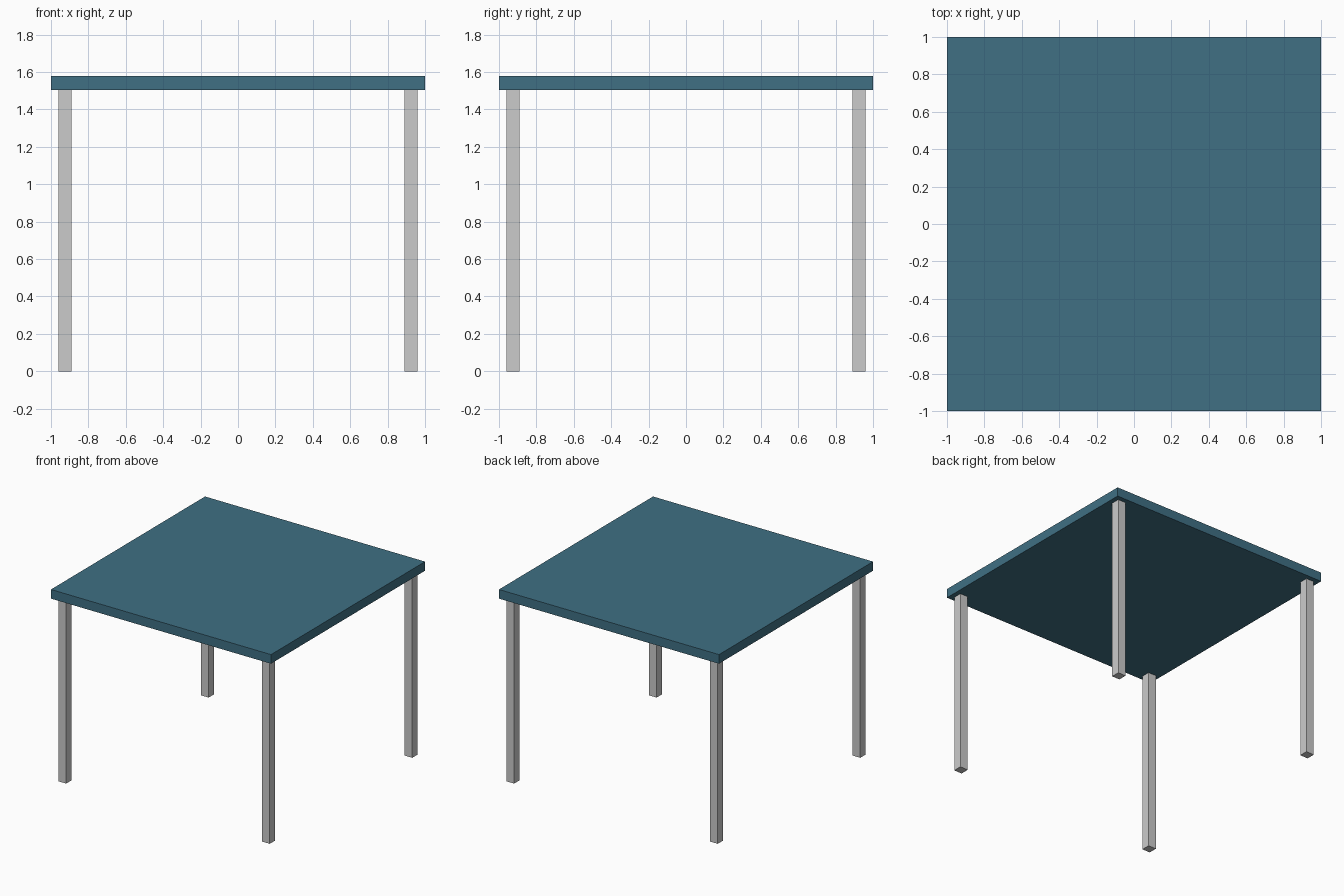
import bpy

if "Cube" in bpy.data.objects:
    bpy.data.objects.remove(bpy.data.objects["Cube"])

TOP_Z = 1.505      # underside of the table top
HEIGHT = 1.58
LEG_POS = 0.925
LEG_WIDTH = 0.072


def box(name, center, size):
    bpy.ops.mesh.primitive_cube_add(size=1, location=center)
    obj = bpy.context.object
    obj.name = name
    obj.scale = size
    bpy.ops.object.transform_apply(location=False, rotation=False, scale=True)
    return obj


# Square table top
top = box("table_top", (0, 0, (TOP_Z + HEIGHT) / 2), (2, 2, HEIGHT - TOP_Z))
blue = bpy.data.materials.new("blue_top")
blue.diffuse_color = (0.05, 0.16, 0.23, 1)
blue.use_nodes = True
blue.node_tree.nodes["Principled BSDF"].inputs["Base Color"].default_value = blue.diffuse_color
top.data.materials.append(blue)

# Four square legs set in from the corners
for side_y, y in (("front", -LEG_POS), ("back", LEG_POS)):
    for side_x, x in (("left", -LEG_POS), ("right", LEG_POS)):
        box(f"{side_y}_{side_x}_leg", (x, y, TOP_Z / 2),
            (LEG_WIDTH, LEG_WIDTH, TOP_Z))
